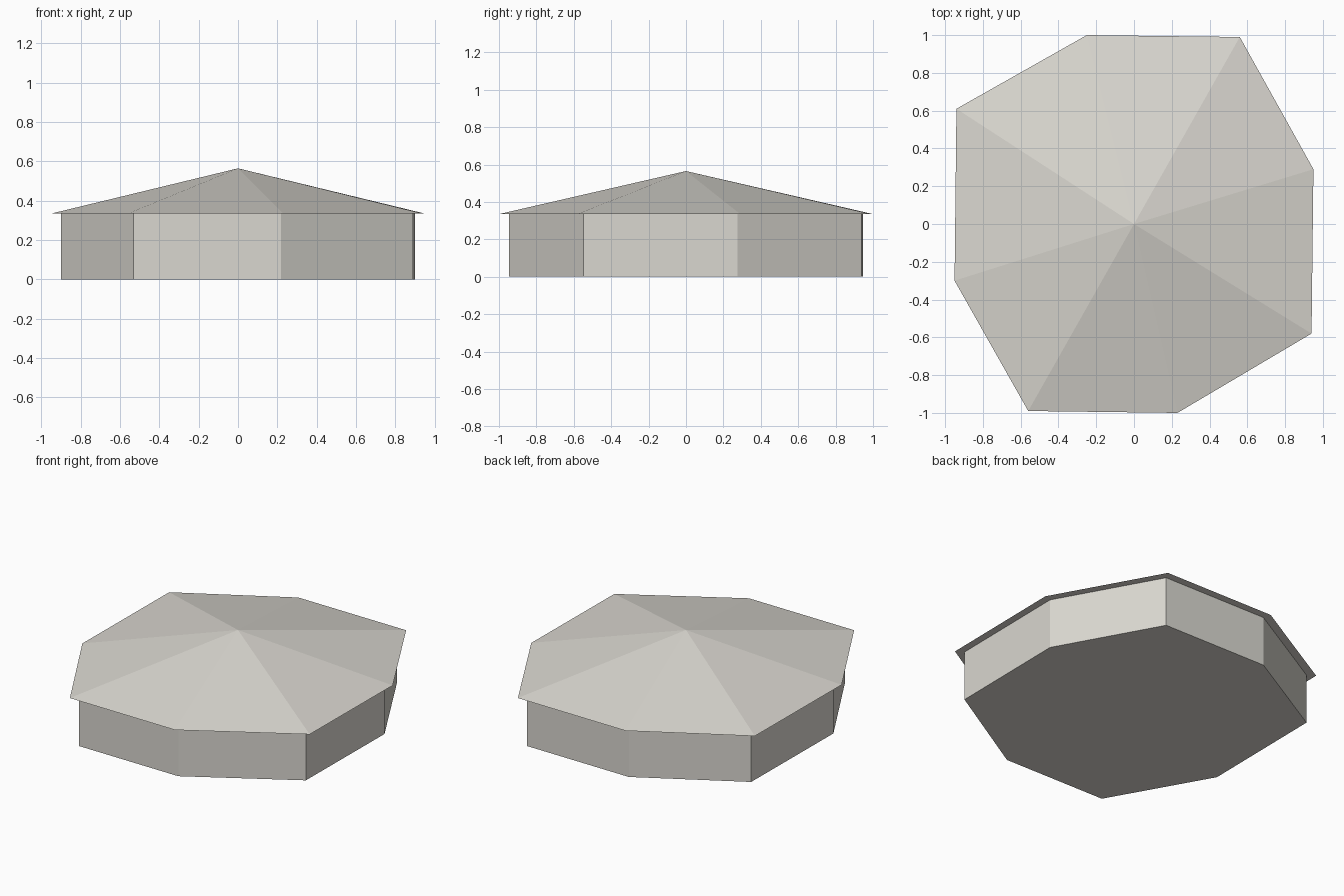
import bpy, bmesh

if "Cube" in bpy.data.objects:
    bpy.data.objects.remove(bpy.data.objects["Cube"])

# one warm light grey for the whole model
stone = bpy.data.materials.new("warm light grey")
stone.diffuse_color = (0.70, 0.68, 0.63, 1)
stone.use_nodes = True
stone.node_tree.nodes["Principled BSDF"].inputs["Base Color"].default_value = stone.diffuse_color

# eave outline: a slightly irregular octagon, counter-clockwise
EAVE = [(0.95, 0.29), (0.56, 0.99), (-0.25, 1.0), (-0.94, 0.61),
        (-0.95, -0.30), (-0.56, -0.99), (0.23, -1.0), (0.94, -0.58)]
EAVE_Z, APEX_Z, INSET = 0.335, 0.565, 0.947


def polygon(bm, scale, z):
    return bm.faces.new([bm.verts.new((x * scale, y * scale, z)) for x, y in EAVE])


def finish(name, bm):
    bmesh.ops.recalc_face_normals(bm, faces=bm.faces)
    mesh = bpy.data.meshes.new(name)
    bm.to_mesh(mesh)
    bm.free()
    mesh.materials.append(stone)
    bpy.context.collection.objects.link(bpy.data.objects.new(name, mesh))


# walls: the inset outline extruded up to the eaves
bm = bmesh.new()
base = polygon(bm, INSET, 0)
ext = bmesh.ops.extrude_face_region(bm, geom=[base], use_keep_orig=True)
top = [v for v in ext["geom"] if isinstance(v, bmesh.types.BMVert)]
bmesh.ops.translate(bm, verts=top, vec=(0, 0, EAVE_Z))
finish("walls", bm)

# roof: low pyramid with a flat soffit
bm = bmesh.new()
rim = list(polygon(bm, 1, EAVE_Z).verts)
apex = bm.verts.new((0, 0, APEX_Z))
for a, b in zip(rim, rim[1:] + rim[:1]):
    bm.faces.new((a, b, apex))
finish("roof", bm)
